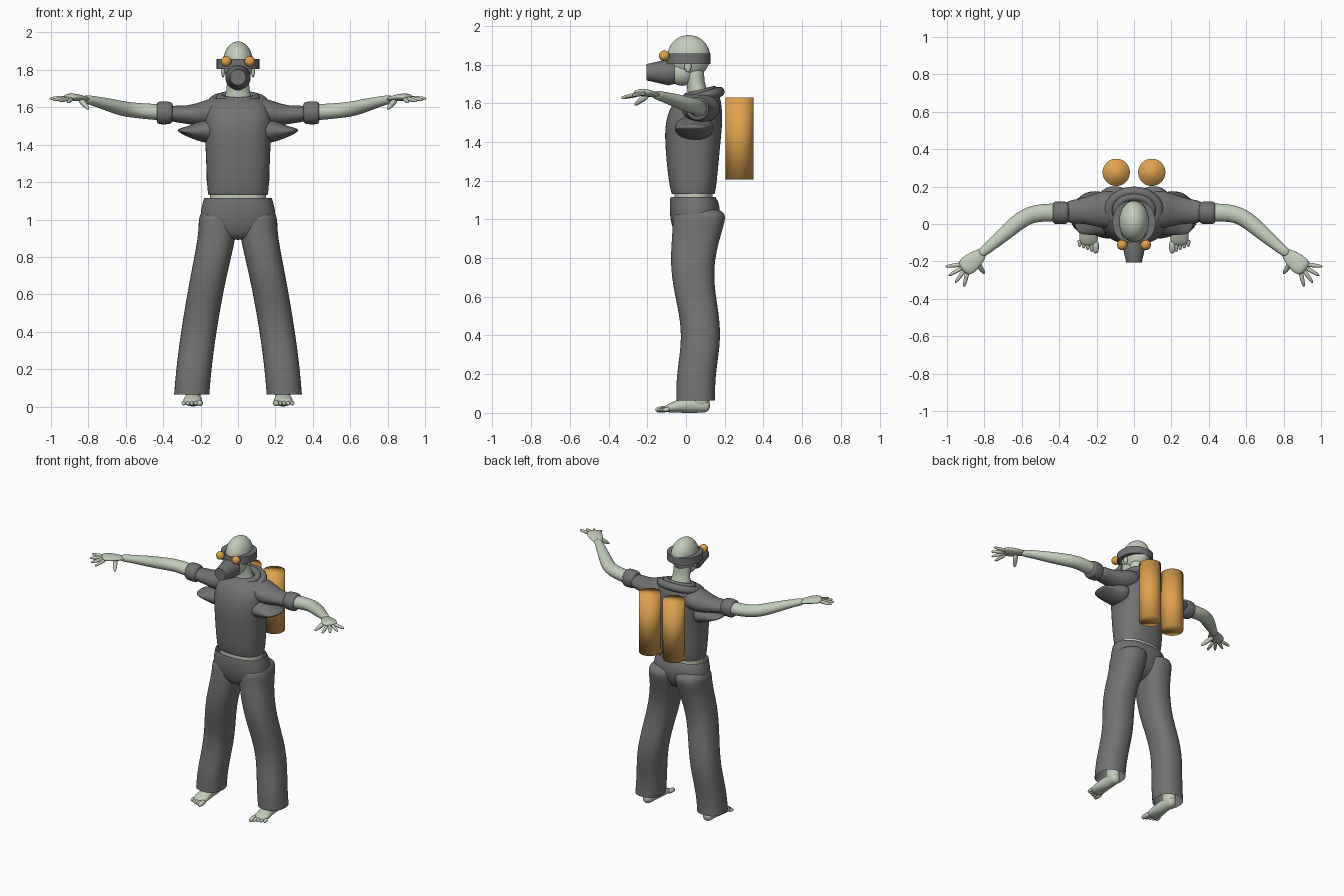
import bpy, bmesh, math
from mathutils import Vector, Matrix

cube = bpy.data.objects.get("Cube")
if cube:
    bpy.data.objects.remove(cube, do_unlink=True)

X, Y, Z = Matrix.Identity(3)


def material(name, red, green, blue):
    mat = bpy.data.materials.new(name)
    mat.use_nodes = True
    mat.diffuse_color = (red, green, blue, 1)
    shader = mat.node_tree.nodes["Principled BSDF"]
    shader.inputs["Base Color"].default_value = mat.diffuse_color
    return mat


SKIN = material("pale skin", .54, .61, .49)
CLOTH = material("grey cloth", .17, .17, .17)
ORANGE = material("orange metal", .74, .36, .08)


def finish(name, bm, mat, mirror=False, subsurf=0, sharp=None):
    """Turn a bmesh into a smooth shaded object, optionally mirrored and subdivided."""
    bmesh.ops.recalc_face_normals(bm, faces=bm.faces)
    mesh = bpy.data.meshes.new(name)
    bm.to_mesh(mesh)
    bm.free()
    mesh.materials.append(mat)
    for polygon in mesh.polygons:
        polygon.use_smooth = True
    if sharp:
        mesh.set_sharp_from_angle(angle=sharp)
    part = bpy.data.objects.new(name, mesh)
    bpy.context.collection.objects.link(part)
    if mirror:
        part.modifiers.new("Mirror", "MIRROR").use_mirror_merge = False
    if subsurf:
        smoother = part.modifiers.new("Subdivision", "SUBSURF")
        smoother.levels = smoother.render_levels = subsurf


def bridge(bm, ring, following):
    """Join two rings of vertices with a band of quads."""
    for k in range(len(ring)):
        bm.faces.new((ring[k - 1], ring[k], following[k], following[k - 1]))


def loft(name, sections, mat, normal=None, up=Z, sides=12, power=1, open_start=False,
         open_end=False, mirror=False, subsurf=2, sharp=None):
    """Skin rings given as (centre, side radius, up radius) along a path."""
    bm = bmesh.new()
    centres = [Vector(section[0]) for section in sections]
    last = len(centres) - 1
    swell = 1.04 if subsurf else 1
    rings = []
    for i, (_, side_radius, up_radius) in enumerate(sections):
        tangent = normal or (centres[min(i + 1, last)] - centres[max(i - 1, 0)]).normalized()
        side = up.cross(tangent).normalized()
        top = tangent.cross(side)
        ring = []
        for k in range(sides):
            angle = math.tau * (k + .5) / sides
            c, s = (math.copysign(abs(v) ** power, v) * swell
                    for v in (math.cos(angle), math.sin(angle)))
            ring.append(bm.verts.new(centres[i] + side * c * side_radius + top * s * up_radius))
        rings.append(ring)
    for ring, following in zip(rings, rings[1:]):
        bridge(bm, ring, following)
    if not open_start:
        bm.faces.new(rings[0])
    if not open_end:
        bm.faces.new(rings[last])
    finish(name, bm, mat, mirror, subsurf, sharp)


def stack(name, rows, mat, **options):
    """Upright loft on the centre line, from rows of z, half width, front y, back y."""
    sections = [((0, (front + back) / 2, z), width, (back - front) / 2)
                for z, width, front, back in rows]
    loft(name, sections, mat, normal=Z, up=Y, **options)


def limb(name, rows, mat, flat=1, **options):
    """Mirrored loft from rows of x, y, z, radius, flattened by one ratio."""
    sections = [((x, y, z), radius, radius * flat) for x, y, z, radius in rows]
    loft(name, sections, mat, mirror=True, **options)


def ball(name, centre, radii, mat, mirror=False):
    bm = bmesh.new()
    place = Matrix.Translation(centre) @ Matrix.Diagonal((*radii, 1))
    bmesh.ops.create_uvsphere(bm, u_segments=28, v_segments=18, radius=1, matrix=place)
    finish(name, bm, mat, mirror)


def collar(name, width, depth, height, tube, tilt):
    """Rolled cloth ring around the neck, dipping at the front."""
    bm = bmesh.new()
    rings = []
    for i in range(40):
        turn = math.tau * i / 40
        outward = Vector((math.cos(turn), math.sin(turn), 0))
        y = depth * outward.y
        centre = Vector((width * outward.x, y + .075, height + tilt * y))
        angles = [math.tau * k / 10 for k in range(10)]
        rings.append([bm.verts.new(centre + tube * (outward * math.cos(a) + Z * math.sin(a)))
                      for a in angles])
    for i, ring in enumerate(rings):
        bridge(bm, rings[i - 1], ring)
    finish(name, bm, CLOTH)


# Head, ears and neck
ball("skull", (0, .014, 1.84), (.08, .111, .112), SKIN)
ball("jaw", (0, -.02, 1.765), (.063, .075, .075), SKIN)
ball("ear", (.08, .01, 1.79), (.01, .018, .03), SKIN, mirror=True)
stack("neck", [(1.6, .09, 0, .15), (1.66, .066, .01, .11), (1.73, .058, 0, .09),
               (1.8, .06, -.02, .1)], SKIN)

# Breathing mask, goggle band and lenses
loft("mask", [((0, y, 1.76), radius, radius) for y, radius in
              ((-.06, .06), (-.09, .068), (-.205, .042))],
     CLOTH, normal=-Y, sides=32, subsurf=0, sharp=1)
stack("goggle_band", [(z, width, -.105, .127) for z, width in
                      ((1.804, .085), (1.804, .114), (1.857, .114), (1.857, .075))],
      CLOTH, sides=40, power=.9, open_start=True, open_end=True, subsurf=0, sharp=1)
ball("goggle_lens", (.063, -.112, 1.845), [.028] * 3, ORANGE, mirror=True)

# Shirt with rolled collar, and the bare waist under its hem
stack("shirt_body", [(1.13, .155, -.07, .145), (1.17, .163, -.085, .155), (1.42, .17, -.11, .177),
                     (1.52, .18, -.1, .187), (1.6, .17, -.07, .18), (1.645, .13, -.015, .17),
                     (1.655, .08, .02, .15)],
      CLOTH, power=.8, open_start=True, sides=16)
stack("waist", [(z, .15, -.06, .137) for z in (1.04, 1.1, 1.16, 1.2)], SKIN, power=.8)
collar("collar_outer", width=.132, depth=.098, height=1.63, tube=.027, tilt=.3)
collar("collar_inner", width=.095, depth=.07, height=1.65, tube=.022, tilt=.25)

# Sleeves, cuffs and the loose cloth under the arms
limb("sleeve", [(.06, .075, 1.585, .09), (.14, .078, 1.575, .105), (.2, .075, 1.56, .09),
                (.29, .068, 1.56, .062), (.38, .062, 1.57, .065)], CLOTH, flat=.72)
limb("sleeve_cuff", [(x, .06, 1.57, radius) for x, radius in
                     ((.345, .045), (.358, .06), (.395, .062), (.43, .061), (.436, .045))], CLOTH)
loft("sleeve_drape", [((.12, .05, 1.47), .11, .07), ((.19, .04, 1.475), .1, .062),
                      ((.25, .025, 1.468), .085, .035), ((.325, .02, 1.478), .075, .008)],
     CLOTH, mirror=True)

# Arms and hands
limb("arm", [(.36, .06, 1.57, .047), (.45, .062, 1.575, .049), (.54, .057, 1.583, .046),
             (.61, .02, 1.59, .046), (.69, -.05, 1.613, .04), (.78, -.128, 1.637, .028),
             (.83, -.168, 1.645, .026)], SKIN, flat=.88)
limb("palm", [(.8, -.145, 1.642, .025), (.84, -.18, 1.648, .042), (.88, -.215, 1.655, .053),
              (.92, -.247, 1.655, .046)], SKIN, flat=.38)
knuckles = Vector((.88, -.21, 1.652))
for i in range(4):
    angle = -math.radians(8 + 23 * i)
    reach = Vector((math.cos(angle), math.sin(angle), -.04 - .05 * i))
    limb(f"finger_{i + 1}", [(*(knuckles + reach * length), radius) for length, radius in
                             ((.03, .013), (.085, .012), (.133, .008))],
         SKIN, sides=8, subsurf=1)
limb("thumb", [(.845, -.195, 1.643, .018), (.82, -.235, 1.615, .016), (.797, -.268, 1.588, .008)],
     SKIN, sides=8)

# Trousers: hips, then legs that bow at the knee and flare outward to open hems
stack("trouser_hips", [(1.115, .178, -.078, .15), (1.08, .188, -.083, .172), (1, .205, -.08, .175),
                       (.93, .15, -.06, .14), (.89, .06, -.03, .08)],
      CLOTH, power=.85, open_start=True, sides=16)
leg_rings = []
for i in range(11):
    z = .065 + .1 * i
    x = max(.25 - .16 * z ** 1.5, .105)
    y = .055 + .022 * math.cos(9 * (max(z, .2) - .4))
    leg_rings.append(((x, y, z), .094 + .01 * z ** 4, .1 + .035 * z ** 4))
loft("trouser_leg", leg_rings, CLOTH, normal=Z, up=Y, power=.85, open_start=True, mirror=True)

# Bare feet
limb("ankle", [(.24, .07, z, .04) for z in (.02, .08, .14, .2)], SKIN, up=Y, flat=1.3)
loft("foot", [((.24, .125, .03), .025, .026), ((.24, .09, .038), .036, .038),
              ((.24, .02, .045), .04, .045), ((.243, -.05, .032), .052, .032),
              ((.243, -.12, .017), .05, .015)], SKIN, mirror=True)
for i in range(5):
    x, tip = .204 + .0215 * i, .009 * i - .16
    radius = .0125 if i else .018
    limb(f"toe_{i + 1}", [(x, -.085, .02, radius), (x, tip + .03, .019, radius),
                          (x, tip, .013, radius * .75)], SKIN, sides=8, subsurf=1)

# Twin air tanks
limb("air_tank", [(.095, .276, z, .073) for z in (1.205, 1.63)], ORANGE, up=Y, sides=32, subsurf=0)
